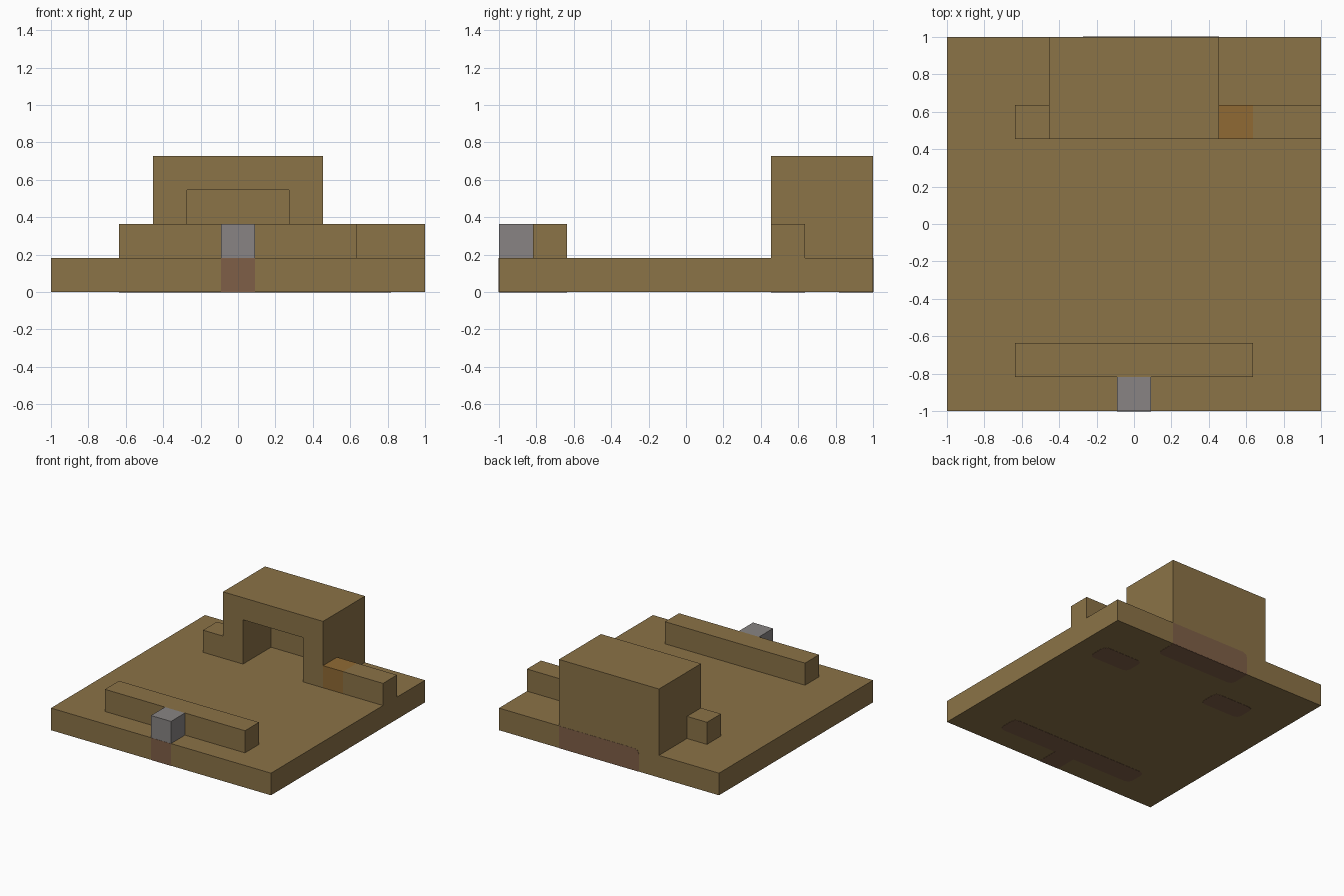
import bpy
import bmesh
from mathutils import Vector

U = 2 / 11      # one block
SKIN = 0.0015   # how far a painted patch stands proud

old = bpy.data.objects.get("Cube")
if old:
    bpy.data.objects.remove(old, do_unlink=True)


def make_material(name, rgb):
    linear = [((c / 255 + 0.055) / 1.055) ** 2.4 for c in rgb] + [1]
    mat = bpy.data.materials.new(name)
    mat.use_nodes = True
    mat.diffuse_color = linear
    mat.node_tree.nodes["Principled BSDF"].inputs["Base Color"].default_value = linear
    return mat


EARTH = make_material("earth brown", (139, 115, 71))
STONE = make_material("stone grey", (136, 132, 131))
ORANGE = make_material("burnt orange", (144, 106, 52))
RUST = make_material("rust brown", (127, 95, 71))


def finish(bm, name, mat):
    bmesh.ops.recalc_face_normals(bm, faces=bm.faces)
    mesh = bpy.data.meshes.new(name)
    bm.to_mesh(mesh)
    bm.free()
    mesh.materials.append(mat)
    obj = bpy.data.objects.new(name, mesh)
    bpy.context.collection.objects.link(obj)
    return obj


def box_mesh(low, high):
    bm = bmesh.new()
    bmesh.ops.create_cube(bm, size=1)
    low, high = Vector(low), Vector(high)
    for v in bm.verts:
        v.co = (low + high) / 2 + v.co * (high - low)
    return bm


def block(name, low, high, mat=EARTH):
    """Box between two corners given in block units."""
    return finish(box_mesh(Vector(low) * U, Vector(high) * U), name, mat)


def patch(name, low, high, axis, is_cut):
    """Thin painted plate; corners chosen by is_cut(x, y, z) are chamfered."""
    low, high = Vector(low) * U, Vector(high) * U
    low[axis] -= SKIN
    high[axis] += SKIN
    bm = box_mesh(low, high)
    edges = []
    for e in bm.edges:
        d = e.verts[0].co - e.verts[1].co
        mid = (e.verts[0].co + e.verts[1].co) / 2 / U
        if abs(d[axis]) > 0.9 * d.length and is_cut(*mid):
            edges.append(e)
    if edges:
        bmesh.ops.bevel(bm, geom=edges, offset=0.04, segments=2,
                        affect='EDGES', profile=0.5)
    return finish(bm, name, RUST)


# Ground slab
block("ground_slab", (-5.5, -5.5, 0), (5.5, 5.5, 1))

# Front wall and the step before it
block("front_wall", (-3.5, -4.5, 1), (3.5, -3.5, 2))
block("front_step", (-0.5, -5.5, 1), (0.5, -4.5, 2), STONE)

# House: arched front extruded from a profile, closed by a back wall
bm = bmesh.new()
half = [(1.5, 3), (1.5, 1), (2.5, 1), (2.5, 4)]
outline = half + [(-x, z) for x, z in reversed(half)]
face = bm.faces.new([bm.verts.new((x * U, 2.5 * U, z * U)) for x, z in outline])
ext = bmesh.ops.extrude_face_region(bm, geom=[face])
moved = [v for v in ext["geom"] if isinstance(v, bmesh.types.BMVert)]
bmesh.ops.translate(bm, verts=moved, vec=(0, 2 * U, 0))
finish(bm, "house_arch", EARTH)
block("house_back_wall", (-2.5, 4.5, 1), (2.5, 5.5, 4))

# Side walls beside the house
block("right_side_wall", (-3.5, 2.5, 1), (-2.5, 3.5, 2))
block("left_wall_joint", (2.5, 2.5, 1), (3.5, 3.5, 2), ORANGE)
block("left_side_wall", (3.5, 2.5, 1), (5.5, 3.5, 2))

# Painted patches on the slab's underside
patch("under_front_wall", (-3.5, -4.5, 0), (3.5, -3.5, 0), 2, lambda x, y, z: True)
patch("under_front_step", (-0.5, -5.5, 0), (0.5, -4.5, 0), 2, lambda x, y, z: False)
patch("under_left_wall", (2.5, 2.5, 0), (4.5, 3.5, 0), 2, lambda x, y, z: True)
patch("under_right_wall", (-3.5, 2.5, 0), (-1.5, 3.5, 0), 2, lambda x, y, z: True)
patch("under_back_wall", (-1.5, 4.5, 0), (2.5, 5.5, 0), 2, lambda x, y, z: y < 5)

# Painted patches on the slab's front and back edges
patch("front_edge_patch", (-0.5, -5.5, 0), (0.5, -5.5, 1), 1, lambda x, y, z: False)
patch("back_edge_patch", (-1.5, 5.5, 0), (2.5, 5.5, 1), 1, lambda x, y, z: x < 0 and z > 0.5)
